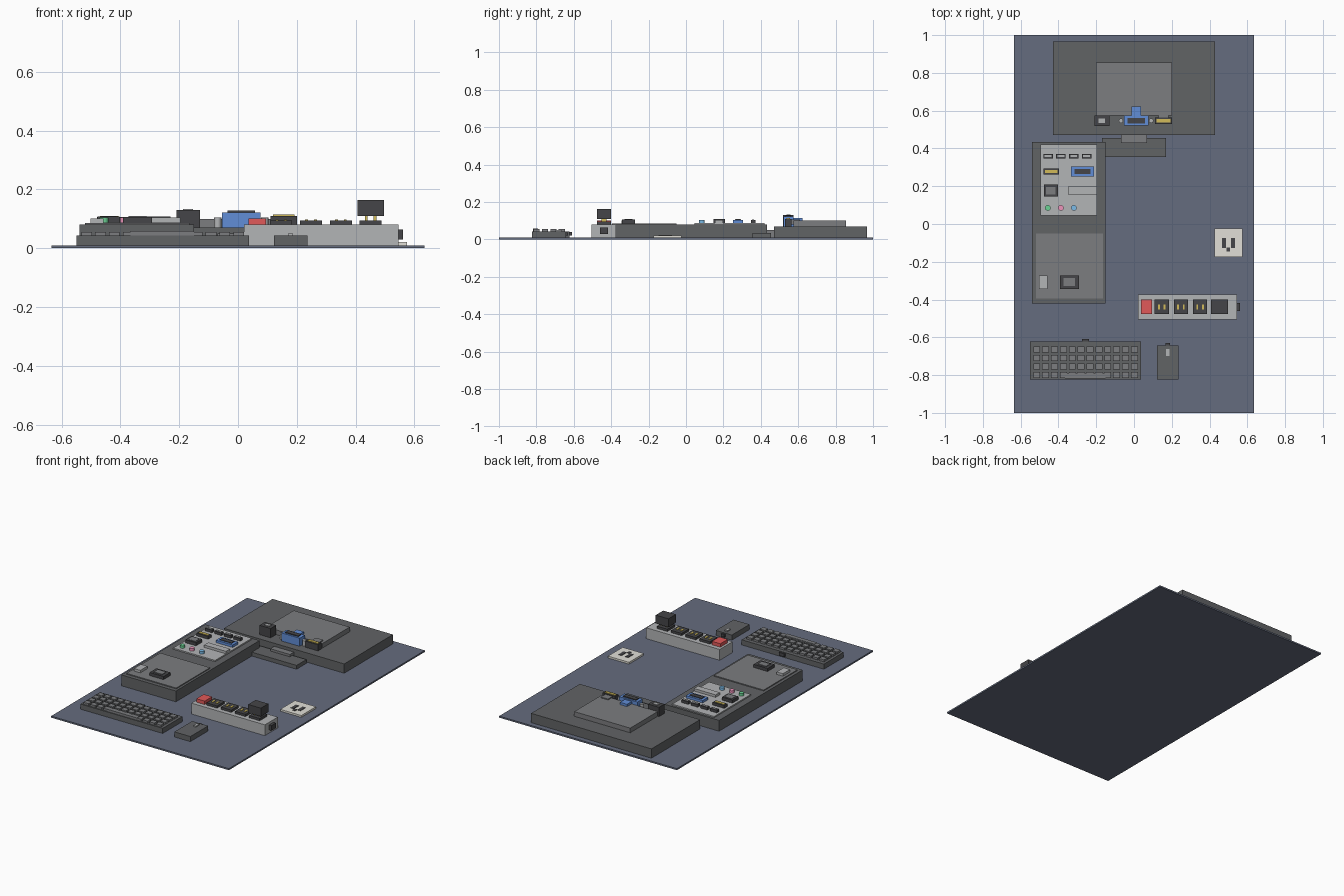
import bpy


def colour(name, r, g, b):
    m = bpy.data.materials.new(name)
    m.diffuse_color = (r, g, b, 1)
    return m


SLATE = colour("slate", 0.13, 0.15, 0.21)
DARK = colour("charcoal", 0.12, 0.125, 0.13)
MID = colour("mid_grey", 0.2, 0.205, 0.215)
BLACK = colour("black", 0.06, 0.06, 0.065)
LIGHT = colour("light_grey", 0.45, 0.46, 0.47)
CREAM = colour("off_white", 0.75, 0.74, 0.68)
BLUE = colour("blue", 0.12, 0.27, 0.68)
GOLD = colour("gold", 0.65, 0.5, 0.1)
RED = colour("red", 0.75, 0.1, 0.1)
GREEN = colour("green", 0.15, 0.65, 0.3)
PINK = colour("pink", 0.85, 0.3, 0.5)
SKY = colour("sky_blue", 0.2, 0.5, 0.8)


def box(name, x, y, z, mat):
    """Box from (min, max) ranges on each axis."""
    bpy.ops.mesh.primitive_cube_add(size=1, location=[(a + b) / 2 for a, b in (x, y, z)])
    o = bpy.context.object
    o.scale = [b - a for a, b in (x, y, z)]
    bpy.ops.object.transform_apply(location=False, rotation=False, scale=True)
    o.name = name
    o.data.materials.append(mat)
    return o


def cbox(name, cx, cy, w, d, z, mat):
    """Box from centre, width and depth."""
    return box(name, (cx - w / 2, cx + w / 2), (cy - d / 2, cy + d / 2), z, mat)


def disc(name, cx, cy, r, z, mat, sides=16):
    bpy.ops.mesh.primitive_cylinder_add(vertices=sides, radius=r, depth=z[1] - z[0],
                                        location=(cx, cy, (z[0] + z[1]) / 2))
    o = bpy.context.object
    o.name = name
    o.data.materials.append(mat)
    bpy.ops.object.shade_smooth_by_angle()
    return o


# Base board
box("base_board", (-0.635, 0.635), (-1, 1), (0, 0.01), SLATE)

# Monitor lying face down, with neck and foot
box("monitor_body", (-0.43, 0.43), (0.47, 0.967), (0.01, 0.07), DARK)
box("monitor_back_panel", (-0.2, 0.2), (0.575, 0.855), (0.07, 0.1), MID)
box("monitor_neck", (-0.07, 0.07), (0.43, 0.47), (0.01, 0.05), MID)
box("monitor_foot", (-0.17, 0.17), (0.355, 0.455), (0.01, 0.035), DARK)

# Monitor connectors
cbox("monitor_power_socket", -0.17, 0.547, 0.08, 0.056, (0.07, 0.13), BLACK)
cbox("monitor_power_core", -0.17, 0.547, 0.035, 0.022, (0.13, 0.134), LIGHT)
cbox("video_plug", 0.011, 0.547, 0.13, 0.053, (0.07, 0.122), BLUE)
cbox("video_plug_face", 0.011, 0.547, 0.093, 0.03, (0.122, 0.128), BLACK)
box("video_plug_tail", (-0.014, 0.036), (0.573, 0.622), (0.08, 0.115), BLUE)
for s in (-1, 1):
    disc("video_plug_screw", 0.011 + s * 0.08, 0.547, 0.012, (0.07, 0.105), LIGHT)
cbox("digital_plug", 0.156, 0.547, 0.09, 0.035, (0.07, 0.11), BLACK)
cbox("digital_plug_face", 0.156, 0.547, 0.074, 0.018, (0.11, 0.114), GOLD)
box("digital_plug_tail", (0.13, 0.182), (0.564, 0.61), (0.08, 0.106), MID)

# Computer case lying down
box("computer_case", (-0.54, -0.15), (-0.42, 0.434), (0.01, 0.08), DARK)
box("port_plate", (-0.495, -0.195), (0.045, 0.42), (0.08, 0.088), LIGHT)
box("power_supply_plate", (-0.52, -0.165), (-0.395, -0.05), (0.08, 0.086), MID)

# Ports on the plate
for i in range(4):
    x = -0.455 + i * 0.068
    cbox("usb_port", x, 0.359, 0.05, 0.023, (0.088, 0.105), BLACK)
    cbox("usb_tongue", x, 0.359, 0.036, 0.01, (0.105, 0.107), LIGHT)
cbox("digital_port", -0.438, 0.278, 0.083, 0.033, (0.088, 0.106), BLACK)
cbox("digital_port_face", -0.438, 0.278, 0.064, 0.016, (0.106, 0.109), GOLD)
cbox("video_port", -0.273, 0.278, 0.12, 0.055, (0.088, 0.104), BLUE)
cbox("video_port_face", -0.273, 0.278, 0.085, 0.028, (0.104, 0.108), BLACK)
cbox("network_port", -0.44, 0.177, 0.075, 0.062, (0.088, 0.108), BLACK)
cbox("network_port_core", -0.44, 0.177, 0.05, 0.04, (0.108, 0.11), MID)
cbox("expansion_slot", -0.273, 0.177, 0.155, 0.042, (0.088, 0.104), LIGHT)
for i, m in enumerate((GREEN, PINK, SKY)):
    disc("audio_jack", -0.456 + i * 0.069, 0.085, 0.015, (0.088, 0.104), m)

# Power supply switch and inlet
cbox("supply_switch", -0.48, -0.308, 0.045, 0.072, (0.086, 0.102), LIGHT)
cbox("supply_inlet", -0.342, -0.308, 0.1, 0.07, (0.086, 0.106), BLACK)
cbox("supply_inlet_core", -0.342, -0.308, 0.06, 0.042, (0.106, 0.11), MID)

# Wall outlet
cbox("wall_outlet_plate", 0.5, -0.1, 0.15, 0.15, (0.01, 0.022), CREAM)
for s in (-1, 1):
    cbox("wall_outlet_slot", 0.5 + s * 0.024, -0.1, 0.022, 0.052, (0.022, 0.025), BLACK)
cbox("wall_outlet_ground", 0.5, -0.135, 0.018, 0.022, (0.022, 0.025), BLACK)

# Power strip with sockets and plug
SY = -0.439
cbox("power_strip_body", 0.283, SY, 0.525, 0.132, (0.01, 0.08), LIGHT)
cbox("power_strip_switch", 0.066, SY, 0.06, 0.076, (0.08, 0.102), RED)
for i in range(4):
    x = 0.147 + i * 0.1015
    cbox("strip_socket", x, SY, 0.075, 0.076, (0.08, 0.095), BLACK)
    for s in (-1, 1):
        cbox("socket_contact", x + s * 0.015, SY, 0.01, 0.027,
             (0.095, 0.098 if i < 3 else 0.112), GOLD)
cbox("power_plug", 0.452, SY, 0.09, 0.076, (0.11, 0.164), BLACK)
box("power_strip_inlet", (0.545, 0.562), (-0.461, -0.417), (0.03, 0.063), BLACK)

# Keyboard
box("keyboard_body", (-0.55, 0.038), (-0.823, -0.622), (0.01, 0.043), DARK)
for r in range(4):
    for c in range(12):
        cbox("key", -0.515 + c * 0.047, -0.664 - r * 0.045, 0.036, 0.033, (0.043, 0.056), MID)
box("space_bar", (-0.365, -0.15), (-0.818, -0.79), (0.043, 0.058), MID)
box("keyboard_cable", (-0.275, -0.237), (-0.622, -0.61), (0.02, 0.04), BLACK)

# Mouse
box("mouse_body", (0.122, 0.236), (-0.823, -0.642), (0.01, 0.043), DARK)
cbox("mouse_wheel", 0.179, -0.68, 0.017, 0.035, (0.043, 0.05), LIGHT)
cbox("mouse_cable", 0.179, -0.637, 0.022, 0.014, (0.02, 0.038), BLACK)
